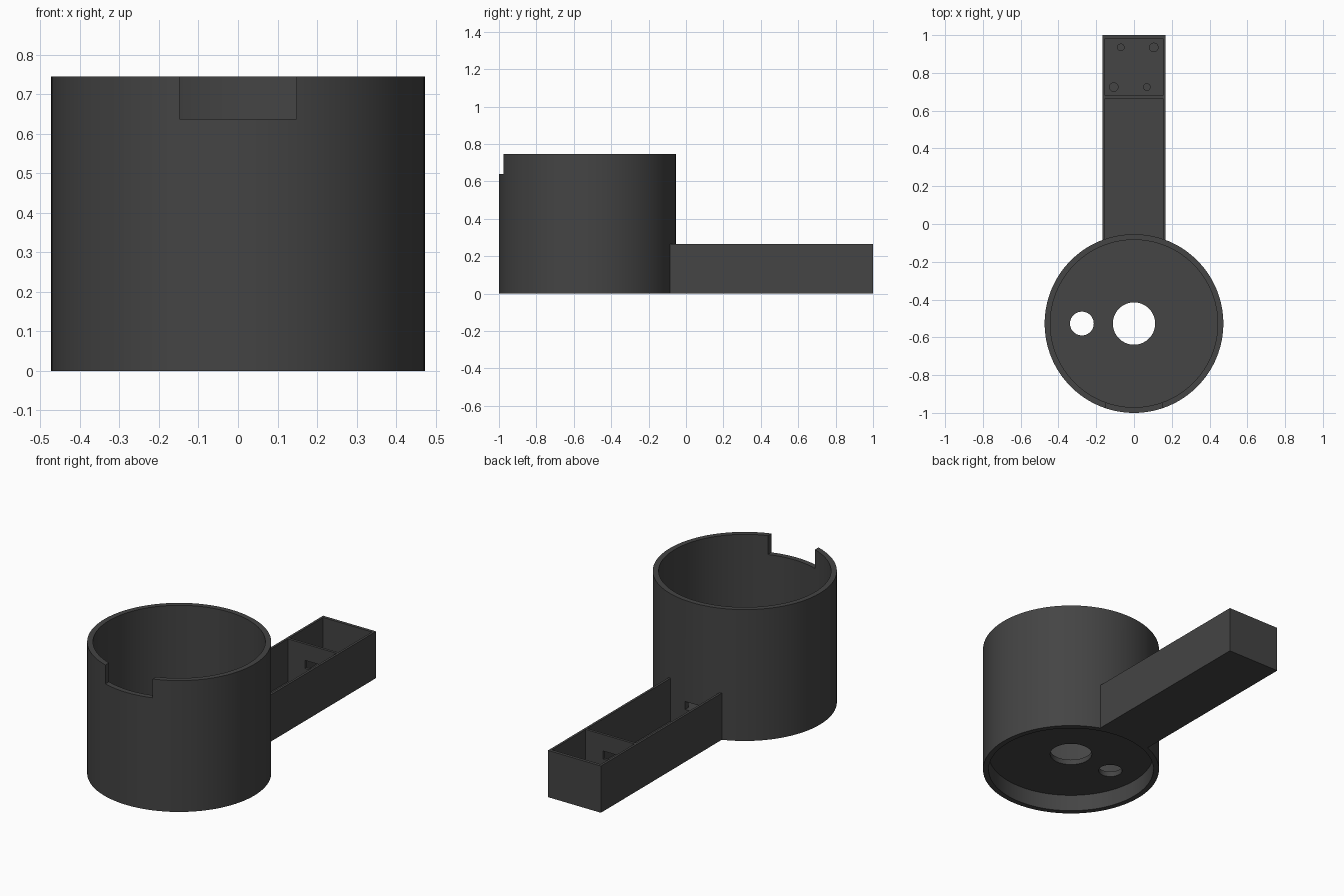
import bpy
import math

if "Cube" in bpy.data.objects:
    bpy.data.objects.remove(bpy.data.objects["Cube"])

CY = -0.527            # cup axis
R_OUT, R_IN = 0.473, 0.443
CUP_H, ARM_H, ARM_W = 0.745, 0.265, 0.166

grey = bpy.data.materials.new("dark grey")
grey.diffuse_color = (0.058, 0.058, 0.058, 1)
grey.use_nodes = True
grey.node_tree.nodes["Principled BSDF"].inputs["Base Color"].default_value = grey.diffuse_color


def finish(name):
    ob = bpy.context.object
    ob.name = name
    ob.data.materials.append(grey)
    return ob


def box(name, x0, x1, y0, y1, z0, z1):
    bpy.ops.mesh.primitive_cube_add(
        size=1, location=((x0 + x1) / 2, (y0 + y1) / 2, (z0 + z1) / 2))
    ob = finish(name)
    ob.scale = (x1 - x0, y1 - y0, z1 - z0)
    bpy.ops.object.transform_apply(location=True, rotation=False, scale=True)
    return ob


def cylinder(name, x, y, r, z0, z1, sides=128):
    bpy.ops.mesh.primitive_cylinder_add(
        vertices=sides, radius=r, depth=z1 - z0, location=(x, y, (z0 + z1) / 2))
    return finish(name)


def cut(target, cutters):
    """Subtract each cutter from the target, then remove the cutters."""
    bpy.ops.object.select_all(action='DESELECT')
    target.select_set(True)
    bpy.context.view_layer.objects.active = target
    for c in cutters:
        c.hide_render = True
        m = target.modifiers.new("cut", 'BOOLEAN')
        m.operation = 'DIFFERENCE'
        m.solver = 'EXACT'
        m.object = c
        bpy.ops.object.modifier_apply(modifier=m.name)
        bpy.data.objects.remove(c, do_unlink=True)
    target.select_set(True)
    bpy.context.view_layer.objects.active = target
    bpy.ops.object.shade_smooth_by_angle(angle=math.radians(30))


# Cup: open top, recessed underside, two floor holes, front notch, wire slot
cup = cylinder("cup", 0, CY, R_OUT, 0, CUP_H)
cut(cup, [
    cylinder("cup_cavity", 0, CY, R_IN, 0.125, 1),
    cylinder("base_recess", 0, CY, R_IN, -0.1, 0.095),
    cylinder("centre_hole", 0, CY, 0.112, -0.1, 0.3, 64),
    cylinder("side_hole", -0.276, CY, 0.063, -0.1, 0.3, 48),
    box("front_notch", -0.148, 0.148, -1.2, -0.85, 0.638, 1),
    box("cup_wire_slot", -0.045, 0.045, -0.2, 0.1, 0.126, 0.172),
])

# Arm: hollow tray with two compartments, fitted around the cup
arm = box("arm", -ARM_W, ARM_W, -0.2, 1, 0, ARM_H)
inner = ARM_W - 0.013
cut(arm, [
    cylinder("cup_clearance", 0, CY, R_OUT - 0.01, -0.5, 0.5),
    box("long_compartment", -inner, inner, -0.3, 0.665, 0.022, 0.5),
    box("end_compartment", -inner, inner, 0.68, 0.982, 0.022, 0.5),
    box("partition_wire_slot", -0.045, 0.045, 0.6, 0.75, 0.126, 0.172),
])

# Mounting pegs in the end compartment
for i, (x, y, r) in enumerate([(-0.07, 0.935, 0.02), (0.105, 0.935, 0.025),
                               (-0.107, 0.725, 0.025), (0.068, 0.725, 0.02)]):
    cylinder(f"mounting_peg_{i + 1}", x, y, r, 0.01, 0.05, 24)
    bpy.ops.object.shade_smooth_by_angle(angle=math.radians(30))
